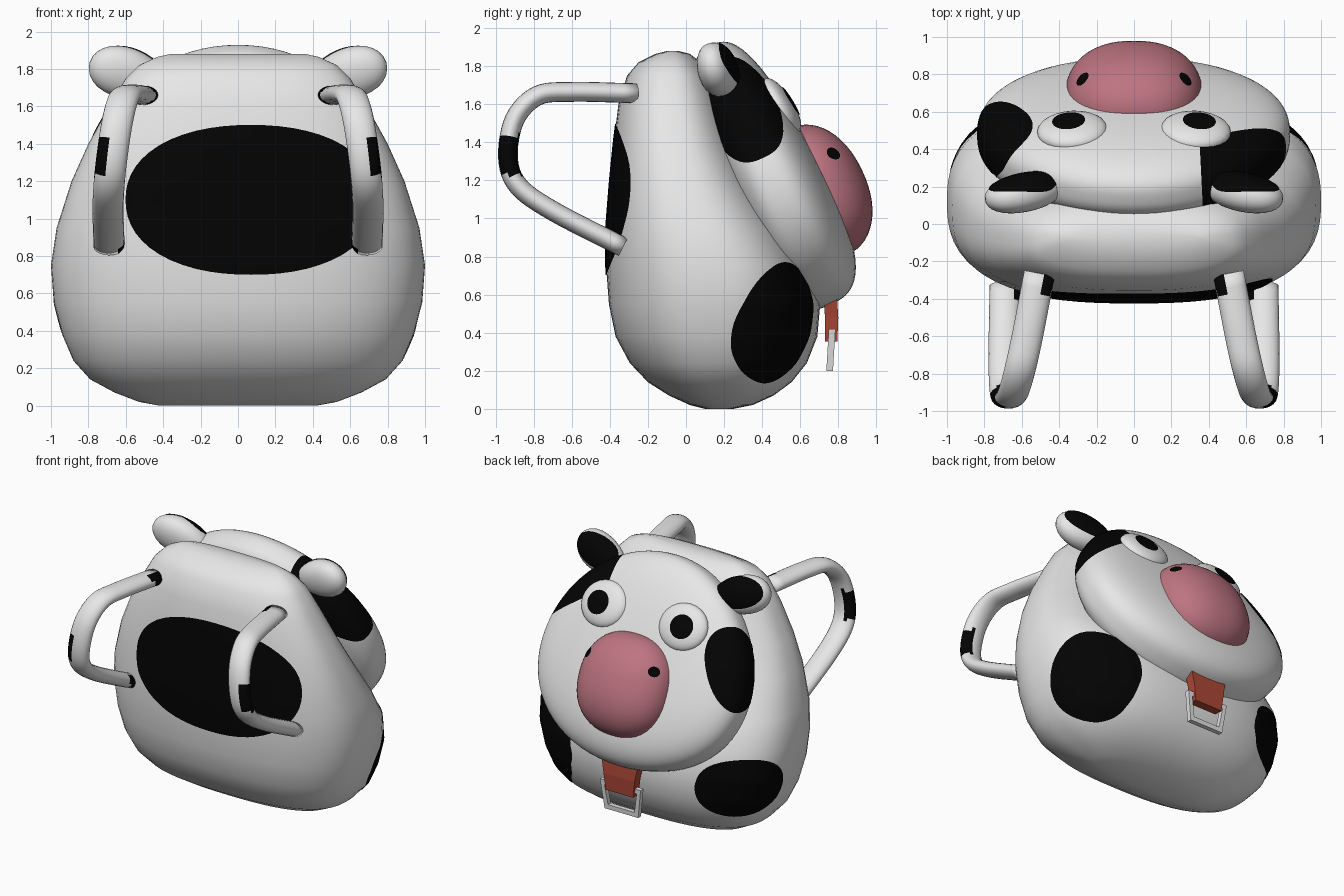
import bpy, bmesh, math
from mathutils import Vector
from mathutils.bvhtree import BVHTree

if "Cube" in bpy.data.objects:
    bpy.data.objects.remove(bpy.data.objects["Cube"])


def material(name, rgb):
    m = bpy.data.materials.new(name)
    m.diffuse_color = (*rgb, 1)
    m.use_nodes = True
    m.node_tree.nodes["Principled BSDF"].inputs["Base Color"].default_value = m.diffuse_color
    return m


WHITE = material("white", (0.8, 0.8, 0.8))
BLACK = material("black", (0.001, 0.001, 0.001))
PINK = material("pink", (0.51, 0.175, 0.22))
RED = material("red", (0.42, 0.065, 0.038))
METAL = material("light_metal", (0.78, 0.78, 0.78))


def finish(bm, name, mats, smooth=True, recalc=True):
    """Turn a bmesh into an object and return a ray-cast tree of it."""
    bm.normal_update()
    if recalc:
        bmesh.ops.recalc_face_normals(bm, faces=bm.faces[:])
        bm.normal_update()
    for f in bm.faces:
        f.smooth = smooth
    tree = BVHTree.FromBMesh(bm)
    me = bpy.data.meshes.new(name)
    bm.to_mesh(me)
    bm.free()
    for m in mats:
        me.materials.append(m)
    bpy.context.collection.objects.link(bpy.data.objects.new(name, me))
    return tree


def loft(bm, rings):
    """Skin closed rings of points and cap both ends."""
    vs = [[bm.verts.new(p) for p in r] for r in rings]
    n = len(vs[0])
    faces = []
    for i in range(len(vs) - 1):
        for j in range(n):
            k = (j + 1) % n
            f = bm.faces.new((vs[i][j], vs[i][k], vs[i + 1][k], vs[i + 1][j]))
            faces.append((i, f))
    bm.faces.new(vs[0])
    bm.faces.new(vs[-1])
    return faces


def sup(a, p):
    """Point on a unit superellipse."""
    c, s = math.cos(a), math.sin(a)
    k = (abs(c) ** p + abs(s) ** p) ** (-1 / p)
    return c * k, s * k


def blob(name, c, axes, radii, mats, p=2, q=2, segs=(48, 28), shape=None, cuts=()):
    """Superellipsoid: q is the outline exponent, p the thickness exponent.
    The part beyond all cut planes gets the second material."""
    bm = bmesh.new()
    bmesh.ops.create_uvsphere(bm, u_segments=segs[0], v_segments=segs[1], radius=1)
    for v in bm.verts:
        x, y, z = v.co
        rho, h = sup(math.atan2(z, math.hypot(x, y)), p)
        a, b = sup(math.atan2(y, x), q)
        l = [a * rho * radii[0], b * rho * radii[1], h * radii[2]]
        if shape:
            l = shape(*l)
        v.co = c + sum((axes[i] * l[i] for i in range(3)), Vector())
    for co, no in cuts:
        bmesh.ops.bisect_plane(bm, geom=bm.verts[:] + bm.edges[:] + bm.faces[:],
                               plane_co=co, plane_no=no)
    if cuts:
        for f in bm.faces:
            m = f.calc_center_median()
            f.material_index = int(all((m - co).dot(no) > 0 for co, no in cuts))
    return finish(bm, name, mats)


def spot(name, tree, c, d, ru, rv, p=2, roll=0, mat=BLACK, rings=14, segs=56):
    """Thin patch: a disc projected along -d onto a surface."""
    d = d.normalized()
    u = Vector((0, 0, 1)).cross(d).normalized()
    w = d.cross(u)
    bm = bmesh.new()
    grid = []
    for i in range(1, rings + 1):
        row = []
        for j in range(segs):
            a, b = sup(2 * math.pi * j / segs, p)
            a, b = a * ru * i / rings, b * rv * i / rings
            a, b = (a * math.cos(roll) - b * math.sin(roll),
                    a * math.sin(roll) + b * math.cos(roll))
            hit, nor, _, _ = tree.ray_cast(c + d * 1.5 + u * a + w * b, -d)
            row.append(bm.verts.new(hit + nor * 0.005) if hit else None)
        grid.append(row)
    if all(grid[0]):
        bm.faces.new(grid[0])
    for r0, r1 in zip(grid, grid[1:]):
        for j in range(segs):
            k = (j + 1) % segs
            q = (r0[j], r1[j], r1[k], r0[k])
            if all(q):
                bm.faces.new(q)
    finish(bm, name, [mat], recalc=False)


X = Vector((1, 0, 0))
UP = Vector((0, -0.42, 0.908))      # tilted face plane
OUT = Vector((0, 0.908, 0.42))


def face_pt(x, up, n):
    return Vector((0, 0.45, 1.22)) + X * x + UP * up + OUT * n


# Body: stacked rounded rings (z, half width, y min, y max)
sections = [
    (0.0, 0.42, 0.10, 0.25), (0.02, 0.53, 0.02, 0.35), (0.07, 0.66, -0.09, 0.46),
    (0.14, 0.79, -0.20, 0.555), (0.24, 0.88, -0.295, 0.635),
    (0.38, 0.94, -0.37, 0.69), (0.55, 0.985, -0.405, 0.705),
    (0.75, 1.0, -0.42, 0.66), (0.95, 0.97, -0.42, 0.54), (1.2, 0.89, -0.40, 0.37),
    (1.4, 0.80, -0.38, 0.27), (1.6, 0.69, -0.355, 0.20), (1.75, 0.60, -0.31, 0.14),
    (1.82, 0.53, -0.25, 0.08), (1.865, 0.43, -0.16, 0.02), (1.88, 0.36, -0.1, -0.04)]
bm = bmesh.new()
rings = []
for z, hx, y0, y1 in sections:
    pts = [sup(2 * math.pi * j / 64, 2.6) for j in range(64)]
    rings.append([Vector((a * hx, (y0 + y1) / 2 + b * (y1 - y0) / 2, z)) for a, b in pts])
loft(bm, rings)
body = finish(bm, "body", [WHITE])
spot("back_patch", body, Vector((0.07, -0.4, 1.1)), Vector((0, -1, 0)), 0.67, 0.4, 2.2)
spot("right_body_patch", body, Vector((0.79, 0.495, 0.45)), Vector((0.86, 0.5, -0.05)), 0.28, 0.32, 2.2, -0.5)
spot("left_body_patch", body, Vector((-0.8, 0.48, 0.495)), Vector((-0.8, 0.6, -0.05)), 0.30, 0.225, 2.2, 0.1)

# Head: tilted flat dome, thicker at the chin, black eye patch cut into its right side
head = blob("head", face_pt(0, 0.01, 0), (X, UP, OUT), (0.83, 0.75, 0.25), [WHITE, BLACK], 2.8, 2.05,
            (72, 40), lambda a, b, c: (a * (1 - 0.13 * b), b, c * (1 - 0.2 * b)),
            ((face_pt(0.35, 0, 0), Vector((1, 0.05, 0))), (face_pt(0, 0.66, 0), UP + X * 0.68)))
spot("left_head_patch", head, face_pt(-0.74, 0.12, 0.085), X * -0.8 + OUT * 0.6, 0.19, 0.29, 2.2)

# Muzzle
nose = blob("muzzle", face_pt(0, -0.175, 0.19), (X, UP, OUT), (0.365, 0.365, 0.255), [PINK], 2.15, 2.3)

for s, side in ((1, "right"), (-1, "left")):
    spot(side + "_nostril", nose, face_pt(0.28 * s, -0.02, 0.355),
         X * 0.45 * s + UP * 0.45 + OUT * 0.75, 0.042, 0.036, rings=4, segs=20)

    # Eyes
    en = Vector((0.06 * s, 0.85, 0.53)).normalized()
    eu = (UP - en * UP.dot(en)).normalized()
    ec = Vector((0.33 * s, 0.497, 1.588))
    eye = blob(side + "_eye", ec, (eu.cross(en), eu, en), (0.188, 0.168, 0.065), [WHITE], 2.3, 2, (24, 16))
    spot(side + "_pupil", eye, ec + Vector((0.015 * s, -0.008, -0.01)), en, 0.088, 0.085, rings=6, segs=28)

    # Ears
    ax = Vector((0.93 * s, -0.2, 0.26)).normalized()
    az = Vector((0, -0.2, 0.97))
    az = (az - ax * az.dot(ax)).normalized()
    an = ax.cross(az)
    ear_c = Vector((0.585 * s, 0.168, 1.775))
    ear = blob(side + "_ear", ear_c, (ax, az, an), (0.22, 0.135, 0.1), [WHITE], 2.2, 2, (28, 18),
               lambda a, b, c: (a, b * (1 + 0.7 * a), c))
    spot(side + "_ear_inside", ear, ear_c + ax * 0.01 + az * 0.01, Vector((0, 0.9, 0.43)),
         0.185, 0.11, roll=-0.25 * s, rings=8, segs=32)

    # Shoulder strap: flat oval swept along a smoothed path
    path = [Vector((x * s, y, z)) for x, y, z in (
        (0.505, -0.265, 1.658), (0.52, -0.34, 1.66), (0.57, -0.6, 1.665), (0.61, -0.78, 1.645),
        (0.645, -0.90, 1.52), (0.675, -0.935, 1.32), (0.69, -0.88, 1.17), (0.695, -0.7, 1.04),
        (0.69, -0.38, 0.875), (0.69, -0.33, 0.85))]
    pts = []
    for i in range(1, len(path) - 2):
        a, b, c, d = path[i - 1:i + 3]
        for k in range(6):
            t = k / 6
            pts.append(0.5 * (2 * b + (c - a) * t + (2 * a - 5 * b + 4 * c - d) * t * t
                              + (3 * b - a - 3 * c + d) * t ** 3))
    pts = [path[0]] + pts + [path[-2], path[-1]]
    rings = []
    for i, p in enumerate(pts):
        tan = (pts[min(i + 1, len(pts) - 1)] - pts[max(i - 1, 0)]).normalized()
        wide = (X - tan * tan.x).normalized()
        thick = tan.cross(wide)
        rings.append([p + wide * 0.083 * math.cos(t) + thick * 0.052 * math.sin(t)
                      for t in (2 * math.pi * j / 20 for j in range(20))])
    bm = bmesh.new()
    for i, f in loft(bm, rings):
        m = f.calc_center_median()
        off = (m.x - (pts[i].x + pts[i + 1].x) / 2) * s
        middle = 1.23 < m.z < 1.44 and m.y < -0.8 and off > 0.02
        top_end = m.y > -0.37 and m.z > 1.5 and off < -0.03
        low_end = m.y > -0.41 and m.z < 1 and off < -0.05
        f.material_index = int(middle or top_end or low_end)
    finish(bm, side + "_strap", [WHITE, BLACK])

# Tongue: tapered tab under the chin
bm = bmesh.new()
loft(bm, [[(-w, y0, z), (w, y0, z), (w, y1, z), (-w, y1, z)] for z, w, y0, y1 in
          ((0.355, 0.115, 0.73, 0.795), (0.48, 0.13, 0.73, 0.80), (0.64, 0.16, 0.72, 0.79))])
finish(bm, "tongue", [RED], False)

# Zip pull: open trapezoid frame
outer = [(-0.17, 0.42), (0.17, 0.42), (0.14, 0.2), (-0.14, 0.2)]
inner = [(-0.135, 0.385), (0.135, 0.385), (0.11, 0.235), (-0.11, 0.235)]
bm = bmesh.new()
loops = [[bm.verts.new((x, 0.737 + dy + (z - 0.2) * 0.06, z)) for x, z in shape]
         for shape, dy in ((outer, 0), (outer, 0.035), (inner, 0.035), (inner, 0))]
for i in range(4):
    a, b = loops[i], loops[(i + 1) % 4]
    for j in range(4):
        k = (j + 1) % 4
        bm.faces.new((a[j], a[k], b[k], b[j]))
finish(bm, "zip_pull", [METAL], False)
